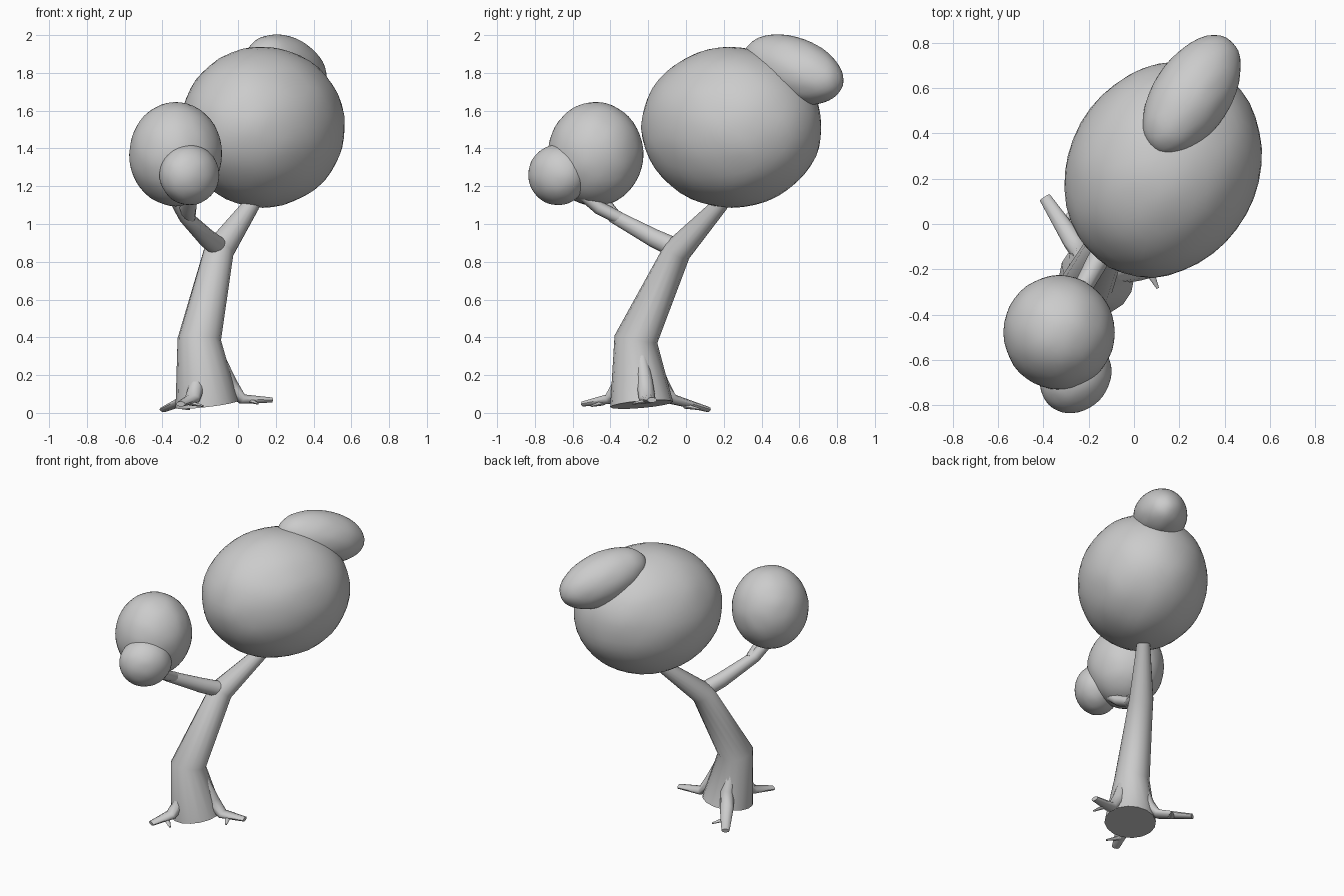
import bpy, bmesh, math
from mathutils import Vector, Matrix, noise

if "Cube" in bpy.data.objects:
    bpy.data.objects.remove(bpy.data.objects["Cube"])

Z = Vector((0, 0, 1))


def finish(name, bm, angle):
    bmesh.ops.recalc_face_normals(bm, faces=bm.faces)
    mesh = bpy.data.meshes.new(name)
    bm.to_mesh(mesh)
    bm.free()
    ob = bpy.data.objects.new(name, mesh)
    bpy.context.collection.objects.link(ob)
    bpy.ops.object.select_all(action='DESELECT')
    ob.select_set(True)
    bpy.context.view_layer.objects.active = ob
    bpy.ops.object.shade_smooth_by_angle(angle=math.radians(angle))
    return ob


def limb(name, path, ref=Z, sides=12):
    """Tapered tube; path entries are (point, half width, half height)."""
    bm = bmesh.new()
    pts = [Vector(p[0]) for p in path]
    rings = []
    for i, (_, w, h) in enumerate(path):
        a = pts[i] - pts[i - 1] if i else Vector()
        b = pts[i + 1] - pts[i] if i < len(pts) - 1 else Vector()
        t = (a.normalized() + b.normalized()).normalized()
        side = t.cross(ref).normalized()
        up = side.cross(t)
        rings.append([bm.verts.new(pts[i] + side * w * math.cos(k * math.tau / sides)
                                   + up * h * math.sin(k * math.tau / sides))
                      for k in range(sides)])
    for r, s in zip(rings, rings[1:]):
        for k in range(sides):
            n = (k + 1) % sides
            bm.faces.new((r[k], r[n], s[n], s[k]))
    bm.faces.new(rings[0])
    bm.faces.new(rings[-1])
    return finish(name, bm, 50)


def foliage(name, center, radii, yaw=0, pitch=0):
    """Slightly lumpy ellipsoid; the y radius is turned by yaw towards +x and tipped by pitch."""
    bm = bmesh.new()
    bmesh.ops.create_icosphere(bm, subdivisions=4, radius=1)
    for v in bm.verts:
        v.co *= 1 + 0.012 * noise.noise(v.co * 3.2 + Vector(center) * 5)
    m = (Matrix.Translation(center)
         @ Matrix.Rotation(math.radians(-yaw), 4, 'Z')
         @ Matrix.Rotation(math.radians(-pitch), 4, 'X')
         @ Matrix.Diagonal((*radii, 1)))
    bm.transform(m)
    return finish(name, bm, 60)


# Leaning trunk, flared at the foot
limb("trunk", [((-.165, -.235, .045), .167, .167),
               ((-.205, -.265, .39), .115, .115),
               ((-.10, -.045, .86), .075, .08),
               ((.07, .178, 1.10), .043, .045),
               ((.12, .24, 1.22), .04, .04)], ref=Vector((1, 0, 0)), sides=16)

# Side branch with a fork under the small crown
limb("branch", [((-.08, -.03, .86), .05, .055),
                ((-.165, -.17, .925), .048, .05),
                ((-.28, -.38, 1.04), .036, .038),
                ((-.35, -.47, 1.16), .032, .032)])
limb("branch_fork", [((-.26, -.35, 1.03), .034, .034),
                     ((-.265, -.46, 1.085), .045, .035),
                     ((-.25, -.60, 1.20), .03, .03)])

# Three flat roots, each with a small spur
base = Vector((-.165, -.235, 0))
for i, (deg, length, tip_z, spur) in enumerate(
        [(9, .35, .068, -1), (123, .42, .018, -1), (246, .34, .047, 1)]):
    a = math.radians(deg)
    d = Vector((math.cos(a), math.sin(a), 0))
    s = Vector((-d.y, d.x, 0)) * spur
    limb(f"root_{i + 1}", [(base + Vector((-.035, -.025, .36)) + d * .07, .03, .03),
                           (base + d * .115 + Z * .15, .045, .05),
                           (base + d * .19 + Z * .073, .045, .028),
                           (base + d * length + Z * tip_z, .026, .014)], sides=10)
    limb(f"root_spur_{i + 1}", [(base + d * (length * .66) + Z * (tip_z * .6 + .025), .022, .014),
                                (base + d * (length * .74) + s * .09
                                 + Z * (tip_z * .6 + .008), .006, .005)], sides=8)

# Crowns
foliage("large_crown", (.13, .242, 1.513), (.417, .494, .425), yaw=29)
foliage("top_tuft", (.255, .568, 1.818), (.172, .306, .170), yaw=33, pitch=17)
foliage("small_crown", (-.33, -.478, 1.37), (.246, .252, .276))
foliage("low_tuft", (-.257, -.677, 1.26), (.145, .17, .16), yaw=45)
